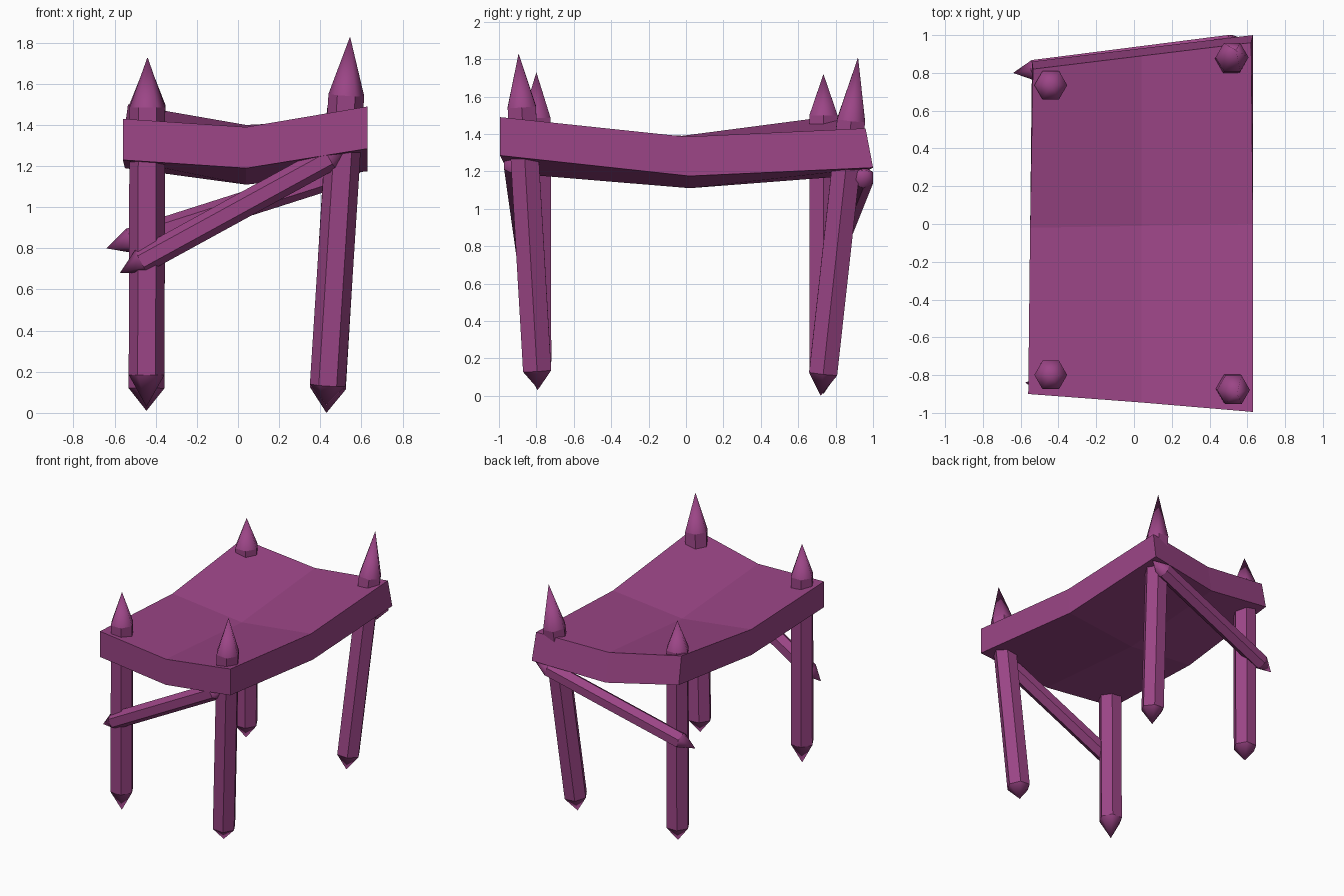
import bpy, bmesh, math
from mathutils import Vector

if "Cube" in bpy.data.objects:
    bpy.data.objects.remove(bpy.data.objects["Cube"])

mat = bpy.data.materials.new("plum")
mat.diffuse_color = (0.33, 0.06, 0.24, 1)
mat.use_nodes = True
mat.node_tree.nodes["Principled BSDF"].inputs["Base Color"].default_value = mat.diffuse_color


def finish(name, bm):
    bmesh.ops.recalc_face_normals(bm, faces=bm.faces)
    me = bpy.data.meshes.new(name)
    bm.to_mesh(me)
    bm.free()
    me.materials.append(mat)
    ob = bpy.data.objects.new(name, me)
    bpy.context.collection.objects.link(ob)
    return ob


def stake(name, a, b, cap_a, cap_b, r, side):
    """Six-sided pole from tip a to tip b with a pointed cone at each end."""
    a, b = Vector(a), Vector(b)
    d = (b - a).normalized()
    u = Vector(side).cross(d).normalized()
    v = d.cross(u)
    bm = bmesh.new()
    tips = [bm.verts.new(a), bm.verts.new(b)]
    rings = []
    for c in (a + d * cap_a, b - d * cap_b):
        rings.append([bm.verts.new(c + r * (u * math.cos(i * math.pi / 3) + v * math.sin(i * math.pi / 3)))
                      for i in range(6)])
    for i in range(6):
        j = (i + 1) % 6
        bm.faces.new((rings[0][i], rings[0][j], rings[1][j], rings[1][i]))
        for tip, ring in zip(tips, rings):
            f = bm.faces.new((ring[i], ring[j], tip))
            f.smooth = True
            bm.edges.get((ring[i], ring[j])).smooth = False
    return finish(name, bm)


# Sagging slab: 3 x 3 points above and below, rows from front to back
top = [[(-.56, -.90, 1.43), (.04, -.945, 1.39), (.63, -.995, 1.49)],
       [(-.55, -.02, 1.39), (.04, -.01, 1.32), (.63, 0, 1.385)],
       [(-.535, .82, 1.50), (.04, .89, 1.40), (.62, .96, 1.43)]]
bottom = [[(-.56, -.90, 1.23), (.04, -.945, 1.19), (.63, -.995, 1.285)],
          [(-.55, -.02, 1.19), (.04, .02, 1.11), (.63, .02, 1.175)],
          [(-.54, .86, 1.29), (.04, .93, 1.18), (.63, 1.0, 1.22)]]
bm = bmesh.new()
layers = [[[bm.verts.new(p) for p in row] for row in lay] for lay in (top, bottom)]
for lay in layers:
    for i in range(2):
        for j in range(2):
            bm.faces.new((lay[i][j], lay[i][j + 1], lay[i + 1][j + 1], lay[i + 1][j]))
rim = [(0, 0), (0, 1), (0, 2), (1, 2), (2, 2), (2, 1), (2, 0), (1, 0)]
for k, (i, j) in enumerate(rim):
    m, n = rim[(k + 1) % 8]
    bm.faces.new((layers[0][i][j], layers[0][m][n], layers[1][m][n], layers[1][i][j]))
finish("table_top", bm)

# Legs: foot tip, spike tip, foot cone length, spike length
legs = {
    "front_left_leg": ((-.445, -.795, .03), (-.44, -.80, 1.73), .155, .245),
    "front_right_leg": ((.43, -.79, .035), (.545, -.895, 1.83), .10, .285),
    "back_left_leg": ((-.445, .735, .01), (-.44, .735, 1.72), .11, .22),
    "back_right_leg": ((.43, .72, 0), (.54, .92, 1.81), .12, .34),
}
for name, (a, b, ca, cb) in legs.items():
    stake(name, a, b, ca, cb, .087, (0, 1, 0))

# Diagonal braces across front and back
stake("front_brace", (-.575, -.84, .68), (.53, -.925, 1.285), .12, .095, .062, (0, 1, 0))
stake("back_brace", (-.64, .80, .80), (.63, .962, 1.205), .12, .12, .062, (0, 1, 0))
